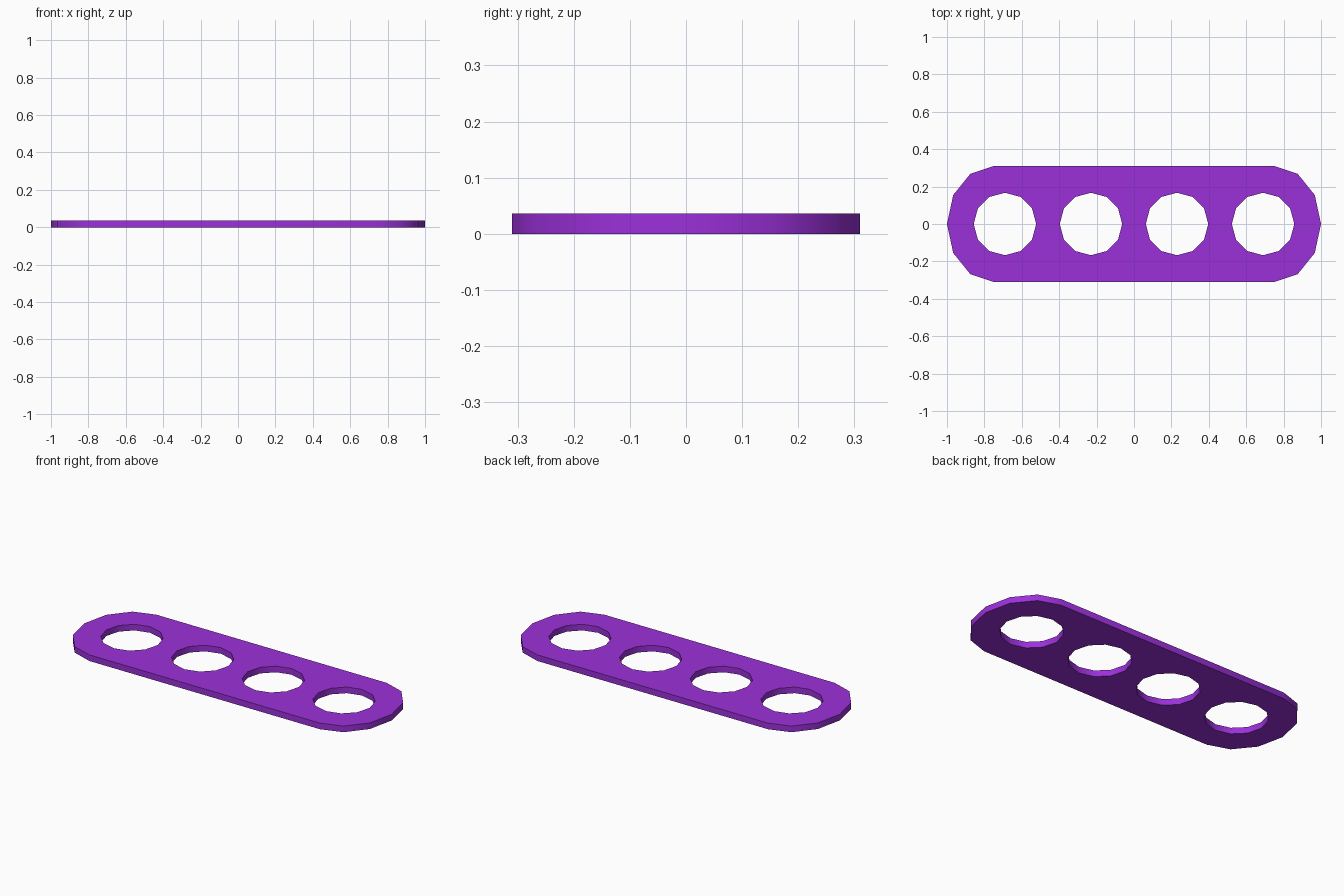
import bpy, bmesh, math

if "Cube" in bpy.data.objects:
    bpy.data.objects.remove(bpy.data.objects["Cube"])

HEIGHT = 0.036
HOLE_R = 0.167

bm = bmesh.new()


def loop(points):
    """Closed edge loop at z = 0."""
    vs = [bm.verts.new((x, y, 0)) for x, y in points]
    return [bm.edges.new((vs[i - 1], vs[i])) for i in range(len(vs))]


def arc(cx, rx, ry, start, steps):
    """Points on an ellipse at 30 degree spacing."""
    return [(cx + rx * math.cos(start + i * math.pi / 6),
             ry * math.sin(start + i * math.pi / 6)) for i in range(steps)]


# Outer outline: two half ellipses joined by straight sides
edges = loop(arc(0.75, 0.25, 0.31, -math.pi / 2, 7)
             + arc(-0.75, 0.25, 0.31, math.pi / 2, 7))

# Four twelve-sided holes
for cx in (-0.69, -0.23, 0.23, 0.69):
    edges += loop(arc(cx, HOLE_R, HOLE_R, 0, 12))

# Fill between the loops and thicken
bmesh.ops.triangle_fill(bm, use_beauty=True, edges=edges)
ret = bmesh.ops.extrude_face_region(bm, geom=bm.faces[:], use_keep_orig=True)
for v in ret["geom"]:
    if isinstance(v, bmesh.types.BMVert):
        v.co.z = HEIGHT
bmesh.ops.recalc_face_normals(bm, faces=bm.faces[:])

mesh = bpy.data.meshes.new("perforated_bar")
bm.to_mesh(mesh)
bm.free()
bar = bpy.data.objects.new("perforated_bar", mesh)
bpy.context.collection.objects.link(bar)

# Purple material
mat = bpy.data.materials.new("purple")
mat.diffuse_color = (0.33, 0.03, 0.70, 1)
mat.use_nodes = True
mat.node_tree.nodes["Principled BSDF"].inputs["Base Color"].default_value = mat.diffuse_color
mesh.materials.append(mat)

# Rounded rims smooth, top and bottom edges sharp
bpy.context.view_layer.objects.active = bar
bar.select_set(True)
bpy.ops.object.shade_smooth_by_angle(angle=math.radians(40))
